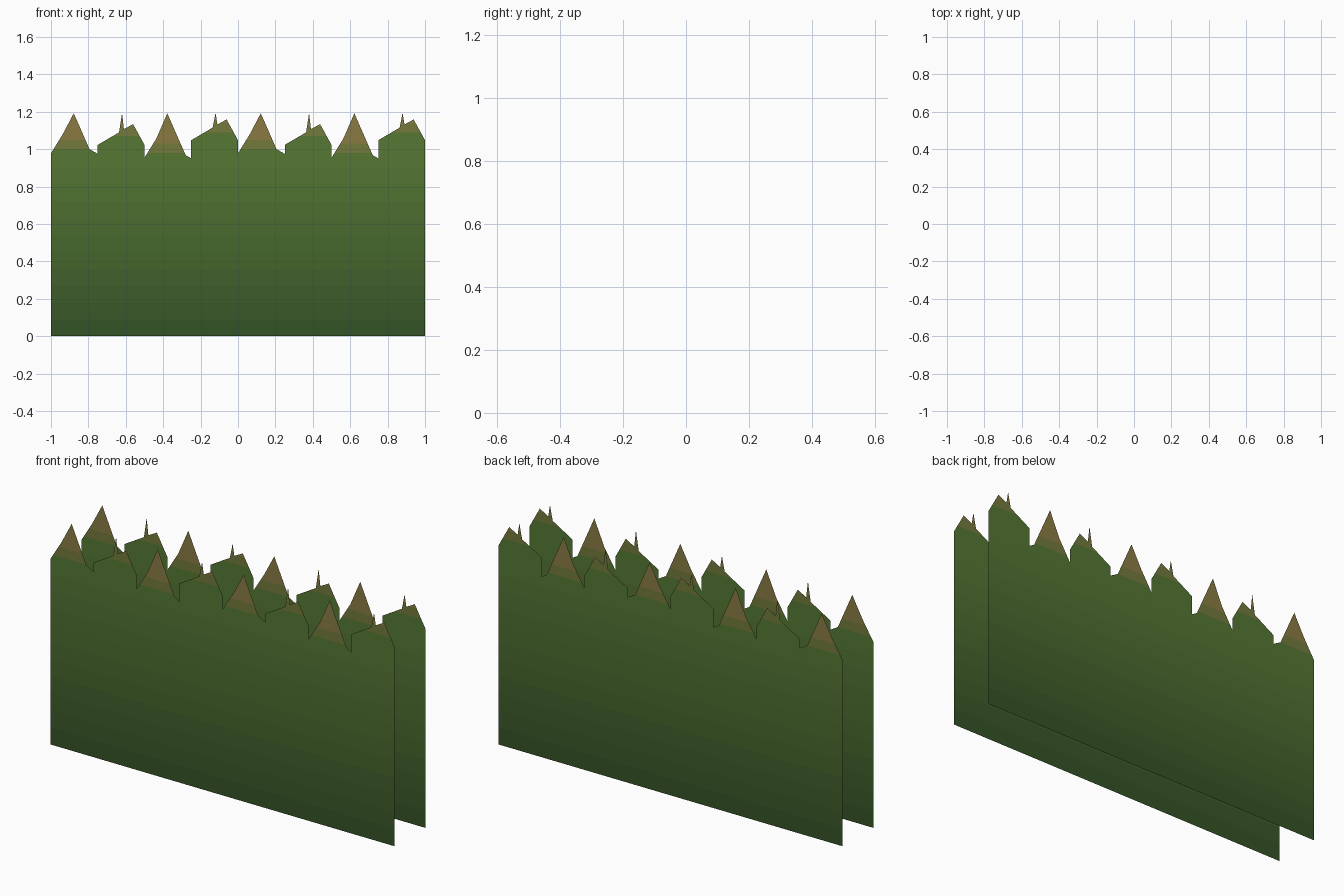
import bpy, bmesh

if "Cube" in bpy.data.objects:
    bpy.data.objects.remove(bpy.data.objects["Cube"])

HALF_GAP = 0.127      # y distance of each sheet from the centre
TILE = 0.25           # width of one grass clump
BODY_TOP = 0.90

# Top outlines of the four repeating clumps: (x within the clump, z)
def low_clump(d):
    return [(0, .978 + d), (.064, 1.082 + d), (.107, 1.06 + d), (.122, 1.192),
            (.139, 1.038 + d), (TILE, .975 + d)]

def high_clump(d):
    return [(0, 1.023 + d), (.114, 1.09 + d), (.13, 1.194), (.14, 1.107 + d),
            (.189, 1.134 + d), (TILE, 1.023 + d)]

CLUMPS = [(low_clump(0), 1.00), (high_clump(0), 1.07),
          (low_clump(-.024), .98), (high_clump(.025), 1.09)]

# Colours: dark green at the root, light green above, dry brown tips
ROOT, LEAF, TIP = (.036, .088, .020), (.092, .188, .034), (.27, .20, .06)

def mix(a, b, t):
    return tuple(p + (q - p) * t for p, q in zip(a, b)) + (1,)

BANDS = 10
materials = []
for i in range(BANDS + 3):
    m = bpy.data.materials.new(f"grass_shade_{i}")
    if i <= BANDS:
        m.diffuse_color = mix(ROOT, LEAF, i / BANDS)
    else:
        m.diffuse_color = mix(LEAF, TIP, .45 * (i - BANDS))
    materials.append(m)

def grass_sheet(name, y):
    bm = bmesh.new()
    for k in range(8):
        outline, brown = CLUMPS[k % 4]
        x0 = -1 + k * TILE
        # straight lower part in horizontal shade bands
        for i in range(BANDS):
            z0, z1 = BODY_TOP * i / BANDS, BODY_TOP * (i + 1) / BANDS
            f = bm.faces.new([bm.verts.new((x, y, z)) for x, z in
                              ((x0, z0), (x0 + TILE, z0), (x0 + TILE, z1), (x0, z1))])
            f.material_index = i
        # jagged top with dry tips
        pts = [(0, BODY_TOP), (TILE, BODY_TOP)] + outline[::-1]
        top = bm.faces.new([bm.verts.new((x0 + x, y, z)) for x, z in pts])
        faces = bmesh.ops.triangulate(bm, faces=[top])["faces"]
        for level in (brown, brown + .05):
            geom = set(faces) | {e for f in faces for e in f.edges} | {v for f in faces for v in f.verts}
            cut = bmesh.ops.bisect_plane(bm, geom=list(geom), plane_co=(0, 0, level),
                                         plane_no=(0, 0, 1))
            faces = [g for g in cut["geom"] if isinstance(g, bmesh.types.BMFace)]
        for f in faces:
            z = f.calc_center_median().z
            f.material_index = BANDS + (z > brown) + (z > brown + .05)
    bmesh.ops.remove_doubles(bm, verts=bm.verts[:], dist=.0005)
    mesh = bpy.data.meshes.new(name)
    bm.to_mesh(mesh)
    bm.free()
    for m in materials:
        mesh.materials.append(m)
    bpy.context.collection.objects.link(bpy.data.objects.new(name, mesh))

# Two identical parallel sheets of grass
grass_sheet("front_grass_sheet", -HALF_GAP)
grass_sheet("back_grass_sheet", HALF_GAP)

for m in bpy.data.materials:
    if m.users and not m.is_grease_pencil:
        m.use_nodes = True
        m.node_tree.nodes["Principled BSDF"].inputs["Base Color"].default_value = m.diffuse_color
